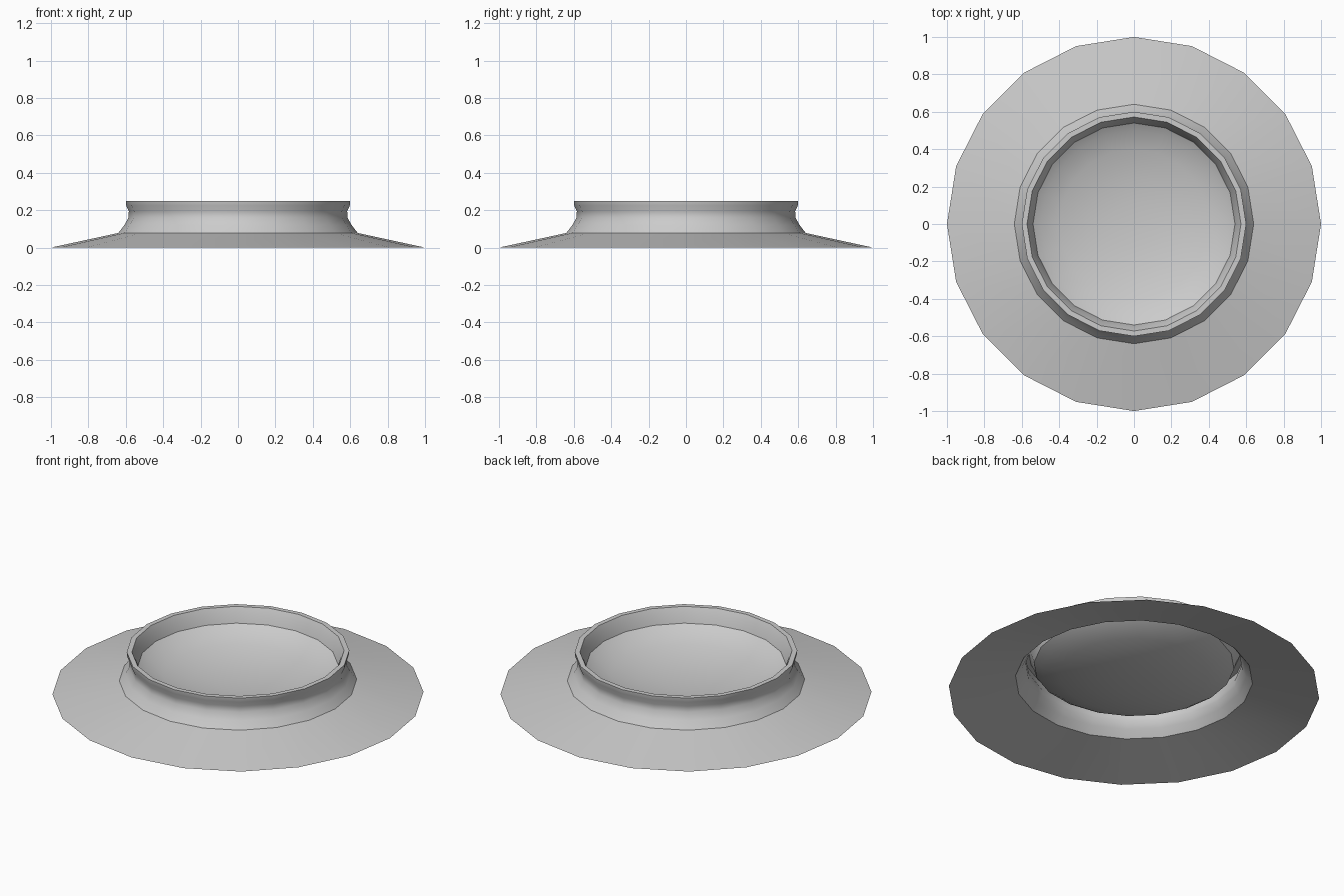
import bpy
import bmesh
import math

if "Cube" in bpy.data.objects:
    bpy.data.objects.remove(bpy.data.objects["Cube"])

SIDES = 20


def revolve(name, profile):
    """Spin an (r, z) profile around z; a point with r = 0 closes the shape."""
    bm = bmesh.new()
    rings = []
    for r, z in profile:
        if r == 0:
            rings.append([bm.verts.new((0, 0, z))] * SIDES)
        else:
            rings.append([bm.verts.new((r * math.cos(math.tau * i / SIDES),
                                        r * math.sin(math.tau * i / SIDES), z))
                          for i in range(SIDES)])
    for a, b in zip(rings, rings[1:]):
        for i in range(SIDES):
            j = (i + 1) % SIDES
            corners = [a[i], a[j], b[j], b[i]]
            bm.faces.new(list(dict.fromkeys(corners)))
    mesh = bpy.data.meshes.new(name)
    bm.to_mesh(mesh)
    bm.free()
    obj = bpy.data.objects.new(name, mesh)
    bpy.context.collection.objects.link(obj)
    bpy.ops.object.select_all(action='DESELECT')
    obj.select_set(True)
    bpy.context.view_layer.objects.active = obj
    bpy.ops.object.shade_smooth_by_angle(angle=math.radians(35))
    return obj


# Sloping flange, pinched neck, rolled rim and shallow dish as one thin shell
revolve("flanged_dish", [
    (1.0, 0.0), (0.64, 0.078),                                # flange
    (0.608, 0.12), (0.585, 0.16), (0.584, 0.195), (0.598, 0.225),  # neck
    (0.60, 0.25), (0.572, 0.25),                              # rim
    (0.555, 0.215), (0.54, 0.165),                            # inner wall
    (0.50, 0.14), (0.40, 0.105), (0.25, 0.075), (0.12, 0.063), (0, 0.06),  # dish
])
